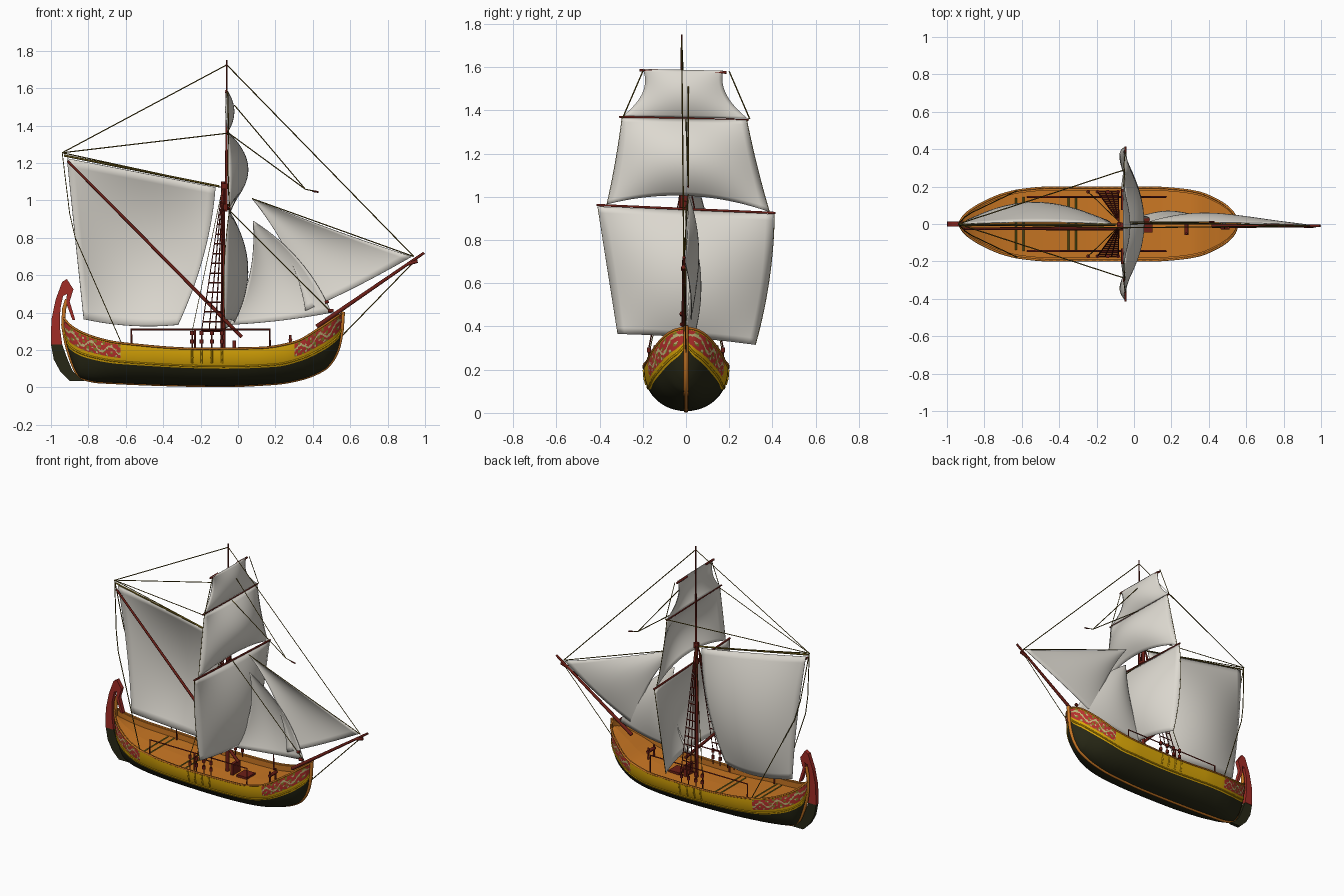
import bpy, bmesh, math
from mathutils import Vector as V

if "Cube" in bpy.data.objects:
    bpy.data.objects.remove(bpy.data.objects["Cube"])


def material(name, r, g, b):
    m = bpy.data.materials.new(name)
    m.diffuse_color = [(c / 255) ** 2.2 for c in (r, g, b)] + [1]
    m.use_nodes = True
    m.node_tree.nodes["Principled BSDF"].inputs["Base Color"].default_value = m.diffuse_color
    return m


SAIL = material("sail_cloth", 220, 216, 207)
WOOD = material("dark_red_wood", 108, 36, 29)
RED = material("rudder_red", 160, 48, 42)
YELLOW = material("hull_yellow", 216, 164, 16)
BLACK = material("tar_black", 44, 44, 28)
ORANGE = material("deck_orange", 200, 118, 40)
PANEL = material("panel_red", 182, 52, 48)
CREAM = material("ornament_cream", 192, 180, 120)
GREEN = material("ornament_olive", 128, 124, 42)
ROPE = material("olive_rope", 100, 84, 28)


def finish(name, data, mats, mirror=False, thick=0, smooth=True):
    ob = bpy.data.objects.new(name, data)
    bpy.context.collection.objects.link(ob)
    for m in mats:
        data.materials.append(m)
    if smooth:
        data.shade_smooth()
    if mirror:
        ob.modifiers.new("mirror", 'MIRROR').use_axis = (False, True, False)
    if thick:
        s = ob.modifiers.new("thickness", 'SOLIDIFY')
        s.thickness, s.offset = thick, 0
    return ob


def grid(name, fn, nu, nv, mats, rule=None, **kw):
    """Surface of nu x nv quads through the points fn(i, j)."""
    bm = bmesh.new()
    vs = [[bm.verts.new(fn(i, j)) for j in range(nv + 1)] for i in range(nu + 1)]
    for i in range(nu):
        for j in range(nv):
            f = bm.faces.new((vs[i][j], vs[i + 1][j], vs[i + 1][j + 1], vs[i][j + 1]))
            if rule:
                f.material_index = rule(i, j)
    bmesh.ops.remove_doubles(bm, verts=bm.verts, dist=1e-5)
    me = bpy.data.meshes.new(name)
    bm.to_mesh(me)
    bm.free()
    return finish(name, me, mats, **kw)


def tubes(name, paths, r, mat, res=0, taper=1, mirror=False):
    """Round bars or ropes along one or more paths, turned into a mesh."""
    cu = bpy.data.curves.new(name, 'CURVE')
    cu.dimensions, cu.bevel_depth, cu.bevel_resolution, cu.use_fill_caps = '3D', r, res, True
    for p in paths:
        sp = cu.splines.new('POLY')
        sp.points.add(len(p) - 1)
        for k, q in enumerate(p):
            sp.points[k].co = (*q, 1)
            sp.points[k].radius = 1 + (taper - 1) * k / (len(p) - 1)
    tmp = bpy.data.objects.new("tmp", cu)
    bpy.context.collection.objects.link(tmp)
    bpy.context.view_layer.update()
    me = bpy.data.meshes.new_from_object(tmp.evaluated_get(bpy.context.evaluated_depsgraph_get()))
    bpy.data.objects.remove(tmp)
    me.materials.clear()
    return finish(name, me, [mat], mirror=mirror)


def plate(name, pts, y0, y1, mat):
    """Flat outline in x-z, extruded from y0 to y1."""
    bm = bmesh.new()
    f = bm.faces.new([bm.verts.new((x, y0, z)) for x, z in pts])
    ext = bmesh.ops.extrude_face_region(bm, geom=[f])["geom"]
    bmesh.ops.translate(bm, vec=(0, y1 - y0, 0), verts=[g for g in ext if isinstance(g, bmesh.types.BMVert)])
    bmesh.ops.recalc_face_normals(bm, faces=bm.faces)
    me = bpy.data.meshes.new(name)
    bm.to_mesh(me)
    bm.free()
    return finish(name, me, [mat], smooth=False)


def curve_fn(pts):
    """Smooth monotone interpolation through (x, value) points."""
    xs, ys = zip(*pts)
    d = [(ys[k + 1] - ys[k]) / (xs[k + 1] - xs[k]) for k in range(len(xs) - 1)]
    m = [d[0]] + [2 * a * b / (a + b) if a * b > 0 else 0 for a, b in zip(d, d[1:])] + [d[-1]]

    def f(x):
        k = max(i for i in range(len(d)) if xs[i] <= x or i == 0)
        h = xs[k + 1] - xs[k]
        t = (x - xs[k]) / h
        return (ys[k] * (1 + 2 * t) * (1 - t) ** 2 + ys[k + 1] * t * t * (3 - 2 * t)
                + h * (m[k] * t * (1 - t) ** 2 - m[k + 1] * t * t * (1 - t)))
    return f


# ---- hull lines: half breadth, sheer, keel and paint line along x
XA, XB, N = -0.935, 0.555, 300
breadth = curve_fn([(XA, 0), (-.92, .03), (-.88, .07), (-.8, .118), (-.7, .16), (-.6, .183), (-.45, .195),
                    (.1, .195), (.25, .185), (.35, .168), (.45, .125), (.5, .092), (.54, .045), (XB, 0)])
sheer = curve_fn([(XA, .375), (-.9, .335), (-.84, .297), (-.75, .263), (-.63, .238), (-.2, .207),
                  (.12, .212), (.3, .242), (.44, .32), (.53, .38), (XB, .395)])
keel = curve_fn([(XA, .33), (-.92, .24), (-.9, .17), (-.87, .09), (-.84, .05), (-.74, .028), (-.07, .008),
                 (.2, .02), (.33, .042), (.46, .095), (.51, .15), (.54, .22), (XB, .3)])
paint = curve_fn([(XA, .335), (-.92, .25), (-.9, .205), (-.8, .155), (-.63, .125), (-.07, .1), (.2, .11),
                  (.33, .14), (.46, .2), (.51, .235), (.54, .265), (XB, .31)])
X = [XA + (XB - XA) * (.5 - .5 * math.cos(math.pi * i / N)) for i in range(N + 1)]
LOW, UP = 8, 24


def side(x, z, off=0):
    s = min(1, max(0, (z - keel(x)) / (sheer(x) - keel(x))))
    return V((x, -breadth(x) * math.sqrt(1 - (1 - s) ** 2.25) - off, z))


def hull_point(i, j):
    x = X[i]
    if j <= LOW:
        return side(x, keel(x) + (paint(x) - keel(x)) * (j / LOW) ** 2)
    return side(x, paint(x) + (sheer(x) - paint(x)) * (j - LOW) / UP)


def hull_colour(i, j):
    x, f = X[i], (j - LOW + .5) / UP
    if j < LOW:
        return 1
    if -.63 < x < .3 or not .3 < f < .93:
        return 0
    g = (f - .3) / .63                      # leafy scrollwork on the end panels
    wave = g - .5 - .25 * math.sin(x * 62)
    if abs(wave) < .07 or math.sin(x * 124 + 1) * math.sin(g * 14) > .72:
        return 3
    return 4 if math.sin(x * 150) * math.cos(g * 11) > .5 else 2


grid("hull", hull_point, N, LOW + UP, [YELLOW, BLACK, PANEL, CREAM, GREEN], hull_colour, mirror=True)


# ---- bulwark inside and deck
def deck_point(i, j):
    x = X[i]
    b, z = breadth(x), sheer(x)
    inner = max(0, b - .016)
    return [(x, -b, z), (x, -inner, z), (x, -inner, z - .038), (x, 0, z - .034)][j]


grid("deck", deck_point, N, 3, [ORANGE], mirror=True, smooth=False)
line = X[::5]
tubes("gunwale", [[side(x, sheer(x)) for x in line]], .006, ORANGE, 1, mirror=True)
tubes("wale", [[side(x, paint(x) + .12 * (sheer(x) - paint(x))) for x in line[2:-2]]], .005, YELLOW, 1, mirror=True)
tubes("keel_and_posts", [[(-.915, 0, .47), (-.93, 0, .42)] + [(x, 0, keel(x) + .004) for x in line]
                         + [(.562, 0, .405)]], .012, ORANGE, 1)
tubes("deck_beams", [[(x, -b, sheer(x) - .03), (x, b, sheer(x) - .03)] for x, b in
                     ((-.63, .14), (-.59, .145), (-.35, .15), (-.31, .15))], .005, GREEN)

# ---- rudder with curled tiller head
plate("rudder_blade", [(-1, .23), (-.985, .15), (-.95, .085), (-.9, .035), (-.82, .035), (-.845, .05),
                       (-.885, .09), (-.915, .16), (-.94, .23)], -.012, .012, BLACK)
plate("rudder_head", [(-1, .23), (-.998, .36), (-.975, .47), (-.94, .565), (-.915, .58), (-.88, .525),
                      (-.9, .46), (-.87, .36), (-.885, .36), (-.918, .45), (-.915, .5), (-.935, .49),
                      (-.95, .42), (-.952, .32), (-.94, .23)], -.014, .014, RED)

# ---- deck rails, deadeyes, chainplates, windlass, hatch
tubes("side_rail", [[(-.57, -.145, .2), (-.57, -.145, .31), (.17, -.145, .31), (.17, -.145, .19)],
                    [(-.23, -.145, .19), (-.23, -.145, .31)]], .006, WOOD, mirror=True)
SX = (-.245, -.195, -.14, -.085)
tubes("deadeyes", [[(x, -.172, z), (x, -.172, z + .022)] for x in SX for z in (.235, .28)], .011, WOOD, 1, mirror=True)
tubes("lanyards", [[(x, -.172, .2), (x, -.172, .3)] for x in SX], .004, WOOD, mirror=True)
tubes("chainplates", [[side(x, z) for z in (.13, .16, .2)] for x in SX], .006, YELLOW, mirror=True)
tubes("windlass", [[(.28, -.06, .255), (.28, .02, .255)]], .011, WOOD, 1)
tubes("windlass_posts", [[(.28, -.05, .2), (.28, -.05, .28)], [(.28, .01, .2), (.28, .01, .28)]], .007, WOOD)
plate("cargo_hatch", [(.02, .17), (.1, .17), (.1, .19), (.02, .19)], -.045, .045, WOOD)
plate("mast_bitts", [(-.03, .17), (-.01, .17), (-.01, .25), (-.03, .25)], -.04, .04, WOOD)

# ---- mast, spars and bowsprit
tubes("lower_mast", [[(-.08, 0, .17), (-.08, 0, 1.1)]], .013, WOOD, 2, .8)
tubes("topmast", [[(-.063, -.02, .94), (-.06, -.02, 1.75)]], .008, WOOD, 2, .5)
tubes("mast_caps", [[(-.072, -.01, z), (-.072, -.01, z + .03)] for z in (.95, 1.06)], .02, WOOD, 1)
tubes("sprit", [[(.02, -.025, .27), (-.91, -.025, 1.21)]], .010, WOOD, 2, .7)
tubes("bowsprit", [[(.42, -.01, .325), (.995, -.01, .72)]], .012, WOOD, 2, .6)
tubes("lower_yard", [[(-.045, -.415, .962), (-.045, .415, .925)]], .006, WOOD, 1)
tubes("middle_yard", [[(-.055, -.31, 1.37), (-.055, .29, 1.355)]], .005, WOOD, 1)
tubes("top_yard_arms", [[(-.062, -.215, 1.585), (-.062, -.13, 1.585)], [(-.062, .075, 1.578), (-.062, .188, 1.575)]],
      .007, WOOD, 1)
tubes("bow_blocks", [[(.465, -.02, .455), (.485, -.02, .46)], [(.48, -.02, .41), (.51, -.02, .41)],
                     [(.91, -.012, .66), (.96, -.012, .675)]], .010, WOOD, 1)


# ---- sails: corners top-left, top-right, bottom-right, bottom-left; edge bows; belly
def sail(name, corners, belly, top=(0, 0, 0), bottom=(0, 0, 0), left=(0, 0, 0), right=(0, 0, 0), n=20, roped=False):
    a, b, c, d = map(V, corners)
    T, B, L, R, C = map(V, (top, bottom, left, right, belly))

    def p(i, j):
        u, v = i / n, j / n
        hu, hv = 4 * u * (1 - u), 4 * v * (1 - v)
        return ((a * (1 - u) + b * u) * (1 - v) + (d * (1 - u) + c * u) * v
                + (T * (1 - v) + B * v) * hu + (L * (1 - u) + R * u) * hv + C * hu * hv)
    grid(name, p, n, n, [SAIL], thick=.004)
    if roped:
        tubes(name + "_bolt_rope", [[p(s, j) for j in range(n + 1)] for s in (0, n)], .0025, ROPE)


sail("main_square_sail", [(-.045, -.408, .955), (-.045, .408, .92), (-.07, .32, .315), (-.07, -.315, .365)],
     (.1, 0, 0), bottom=(.05, 0, .01), left=(-.015, 0, 0), right=(-.015, .02, 0), roped=True)
sail("topsail", [(-.05, -.295, 1.365), (-.05, .28, 1.355), (-.045, .385, .93), (-.045, -.365, .965)],
     (.09, 0, 0), bottom=(.03, 0, .058), left=(-.005, .005, 0), right=(-.005, -.005, 0), roped=True)
sail("topgallant_sail", [(-.058, -.2, 1.59), (-.058, .172, 1.583), (-.055, .285, 1.362), (-.055, -.295, 1.372)],
     (.045, 0, 0), left=(-.01, .047, 0), right=(-.01, -.042, 0))
sail("spritsail", [(-.915, 0, 1.225), (-.12, 0, 1.07), (-.32, .02, .335), (-.825, .02, .365)],
     (0, .065, 0), top=(0, .01, 0), bottom=(0, .03, -.02), left=(0, .02, 0), right=(.035, .02, 0))
sail("outer_jib", [(.075, .01, 1.01), (.077, .01, 1.01), (.93, -.005, .70), (.36, .02, .41)],
     (0, .025, 0), bottom=(0, .015, -.01), left=(.05, .025, .0), right=(0, .005, -.01))
sail("inner_jib", [(.08, .01, .89), (.082, .01, .89), (.5, 0, .4), (-.05, .02, .335)],
     (0, .025, 0), bottom=(0, .025, -.01), left=(.045, .025, -.02), right=(.04, .015, .03))

# ---- shrouds with ratlines
HEAD = V((-.08, -.012, 1.08))
feet = [V((x, -.172, .3)) for x in (-.195, -.155, -.12, -.085)]
tubes("shrouds", [[f, HEAD] for f in feet], .0032, WOOD, mirror=True)
tubes("ratlines", [[feet[0].lerp(HEAD, t / 15), feet[-1].lerp(HEAD, t / 15)] for t in range(14)], .004, WOOD, mirror=True)
tubes("backstay_shrouds", [[(x, -.172, .3), HEAD] for x in SX[:2]], .0022, ROPE, mirror=True)

# ---- running and standing rigging
peak, truck, tip = (-.94, 0, 1.255), (-.06, -.02, 1.725), (.94, -.01, .7)
tubes("stays", [[truck, peak], [truck, tip], [peak, (-.085, 0, 1.07)], [(-.08, 0, .98), (.5, 0, .4)],
                [(-.02, .01, 1.51), (.36, .01, 1.06), (.43, .01, 1.045)], [(-.05, 0, 1.36), (.36, .01, 1.06)],
                [(.56, 0, .28), (.9, -.01, .63), (.96, -.01, .69)], [(.075, .01, 1.01), tip]], .003, ROPE)
tubes("stay_block", [[(.4, .01, 1.05), (.43, .01, 1.045)]], .005, WOOD)
tubes("braces_and_vangs", [[peak, (-.05, -.29, 1.36)], [peak, (-.9, -.04, .93), (-.87, -.06, .8), (-.62, -.18, .23)],
                           [(-.055, -.2, 1.58), (-.05, -.295, 1.36)]], .003, ROPE, mirror=True)
tubes("gaff_head_rope", [[(-.93, -.004, 1.24), (-.1, -.004, 1.075)]], .006, ROPE)
